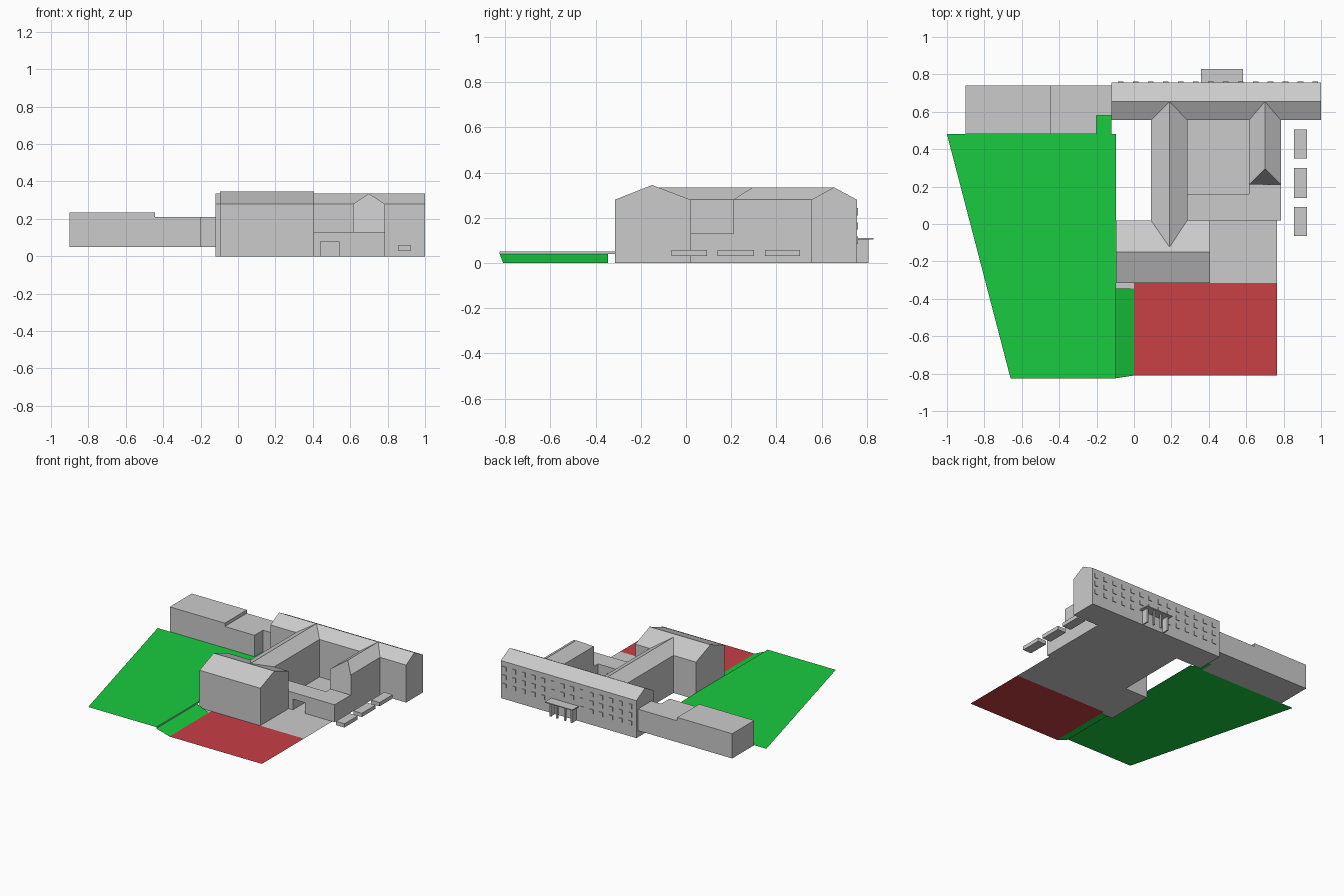
import bpy
import bmesh

if "Cube" in bpy.data.objects:
    bpy.data.objects.remove(bpy.data.objects["Cube"])


def mesh_object(name, bm, color=None):
    me = bpy.data.meshes.new(name)
    bm.to_mesh(me)
    bm.free()
    ob = bpy.data.objects.new(name, me)
    bpy.context.collection.objects.link(ob)
    if color:
        mat = bpy.data.materials.new(name + "_colour")
        mat.diffuse_color = color
        mat.use_nodes = True
        mat.node_tree.nodes["Principled BSDF"].inputs["Base Color"].default_value = mat.diffuse_color
        me.materials.append(mat)
    return ob


def prism(name, profile, axis, a, b):
    """Extrude a profile from a to b; profile is (y,z) for 'x', (x,z) for 'y', (x,y) for 'z'."""
    place = {"x": lambda p, t: (t, p[0], p[1]),
             "y": lambda p, t: (p[0], t, p[1]),
             "z": lambda p, t: (p[0], p[1], t)}[axis]
    bm = bmesh.new()
    lo = [bm.verts.new(place(p, a)) for p in profile]
    hi = [bm.verts.new(place(p, b)) for p in profile]
    bm.faces.new(lo)
    bm.faces.new(hi)
    n = len(profile)
    for i in range(n):
        j = (i + 1) % n
        bm.faces.new((lo[i], lo[j], hi[j], hi[i]))
    bmesh.ops.recalc_face_normals(bm, faces=bm.faces[:])
    return mesh_object(name, bm)


def box(name, x0, x1, y0, y1, z0, z1):
    return prism(name, [(x0, y0), (x1, y0), (x1, y1), (x0, y1)], "z", z0, z1)


def gable(name, axis, c0, c1, a, b, eave, ridge, ridge_at):
    prof = [(c0, 0), (c1, 0), (c1, eave), (ridge_at, ridge), (c0, eave)]
    return prism(name, prof, axis, a, b)


def sheet(name, points, color=None):
    bm = bmesh.new()
    bm.faces.new([bm.verts.new(p) for p in points])
    return mesh_object(name, bm, color)


GREEN = (0.01, 0.6, 0.05, 1)
RED = (0.58, 0.05, 0.06, 1)

# Gabled school-like wings
gable("rear_main_wing", "x", 0.555, 0.757, -0.12, 1.0, 0.28, 0.335, 0.655)
gable("middle_wing", "y", 0.09, 0.285, -0.12, 0.655, 0.28, 0.335, 0.19)
gable("front_wing", "x", -0.315, 0.02, -0.097, 0.405, 0.28, 0.345, -0.15)

# Small wing, front end of its roof hipped
small = gable("small_wing", "y", 0.615, 0.785, 0.21, 0.655, 0.28, 0.335, 0.70)
for v in small.data.vertices:
    if v.co.z > 0.3 and v.co.y < 0.3:
        v.co.y = 0.295

# Low connecting block with a passage to the courtyard
prism("low_link", [(0.285, 0), (0.44, 0), (0.44, 0.08), (0.54, 0.08), (0.54, 0),
                   (0.785, 0), (0.785, 0.13), (0.285, 0.13)], "y", 0.02, 0.16)
box("low_link_end", 0.615, 0.785, 0.16, 0.21, 0, 0.13)

# Raised side annex
box("annex_tall", -0.90, -0.445, 0.48, 0.74, 0.05, 0.235)
prism("annex_low", [(-0.445, 0.48), (-0.20, 0.48), (-0.20, 0.58), (-0.12, 0.58),
                    (-0.12, 0.74), (-0.445, 0.74)], "z", 0.05, 0.21)

# Floating benches beside the building
for i, (y0, y1) in enumerate([(-0.065, 0.092), (0.14, 0.30), (0.35, 0.505)]):
    box(f"side_slab_{i + 1}", 0.855, 0.925, y0, y1, 0.03, 0.058)

# Ground surfaces
sheet("lawn", [(x, y, 0.05) for x, y in
      [(-1, 0.48), (-0.66, -0.825), (-0.097, -0.825), (-0.097, 0.48),
       (-0.12, 0.48), (-0.12, 0.58), (-0.20, 0.58), (-0.20, 0.48)]], GREEN)
sheet("lawn_bank", [(-0.097, -0.825, 0.04), (0, -0.81, 0), (0, -0.345, 0),
                    (-0.097, -0.345, 0.04)], GREEN)
sheet("lawn_lip", [(-0.097, -0.825, 0.04), (-0.097, -0.315, 0.04),
                   (-0.097, -0.315, 0.05), (-0.097, -0.825, 0.05)])
sheet("bank_foot", [(-0.097, -0.345, 0), (0, -0.345, 0), (0, -0.315, 0),
                    (-0.097, -0.315, 0)])
sheet("sports_court", [(0, -0.81, 0), (0.765, -0.81, 0), (0.765, -0.315, 0),
                       (0, -0.315, 0)], RED)
sheet("front_yard", [(0.405, -0.315, 0), (0.765, -0.315, 0), (0.765, 0.02, 0),
                     (0.405, 0.02, 0)])
sheet("courtyard_floor", [(0.285, 0.16, 0), (0.615, 0.16, 0), (0.615, 0.555, 0),
                          (0.285, 0.555, 0)])
sheet("passage_floor", [(0.44, 0.02, 0), (0.54, 0.02, 0), (0.54, 0.16, 0),
                        (0.44, 0.16, 0)])

# Rear entrance porch
box("porch_roof", 0.357, 0.583, 0.757, 0.83, 0.104, 0.111)
for i, x in enumerate((0.375, 0.43, 0.495, 0.55)):
    box(f"porch_column_{i + 1}", x, x + 0.012, 0.797, 0.809, 0, 0.104)
for side, x in (("left", 0.375), ("right", 0.552)):
    box(f"porch_wall_{side}", x, x + 0.01, 0.757, 0.797, 0, 0.104)

# Rear windows, three rows
for row, z in enumerate((0.085, 0.148, 0.211)):
    for col in range(14):
        x = -0.085 + col * 0.08
        if row == 0 and 0.32 < x < 0.58:
            continue
        box(f"window_{row + 1}_{col + 1}", x, x + 0.03, 0.757, 0.762, z, z + 0.032)
